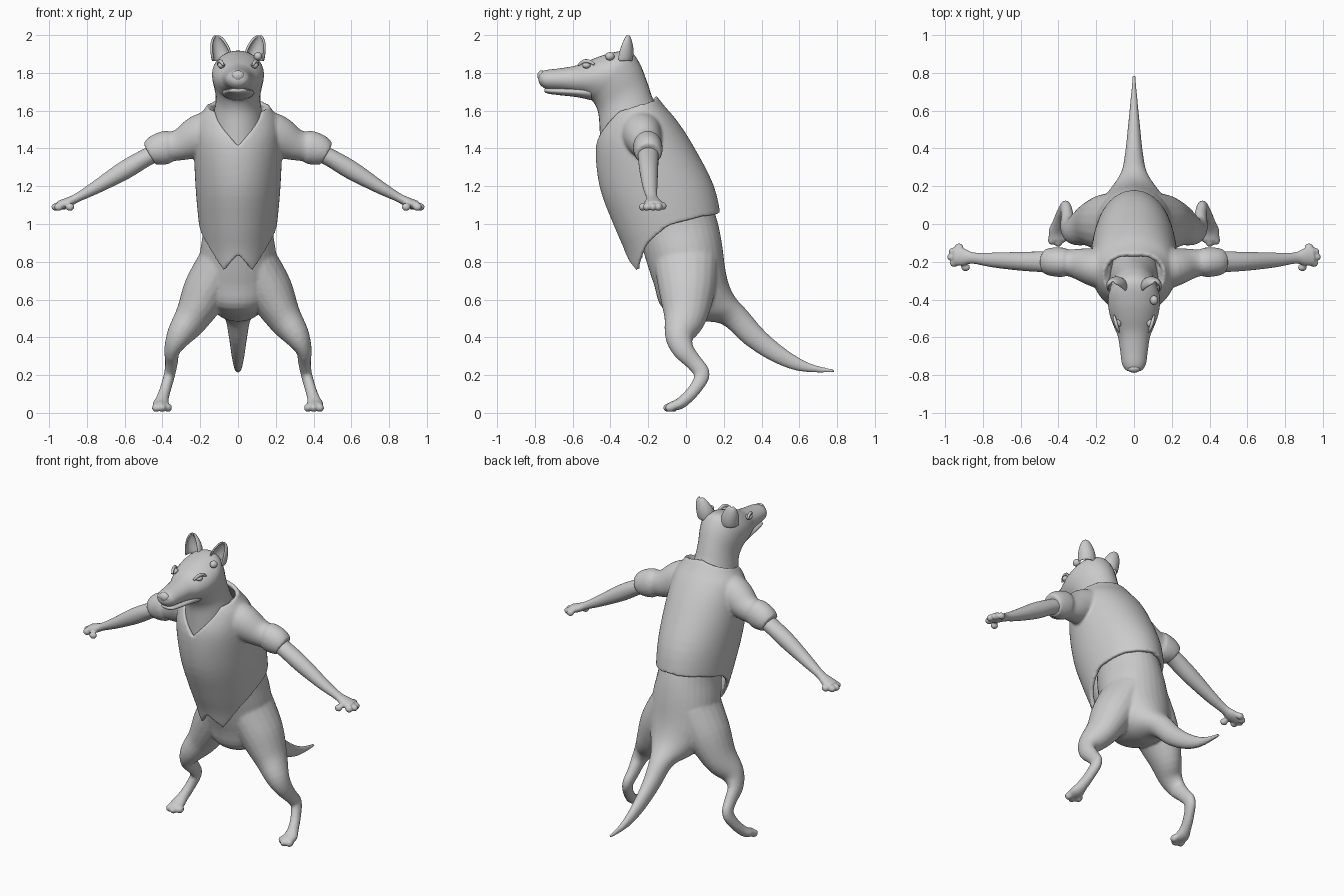
import bpy, bmesh, math
from mathutils import Vector

if "Cube" in bpy.data.objects:
    bpy.data.objects.remove(bpy.data.objects["Cube"])

grey = bpy.data.materials.new("plain_grey")
grey.diffuse_color = (0.6, 0.6, 0.6, 1)
grey.use_nodes = True
grey.node_tree.nodes["Principled BSDF"].inputs["Base Color"].default_value = grey.diffuse_color


def finish(name, bm, subsurf=0):
    bmesh.ops.recalc_face_normals(bm, faces=bm.faces)
    me = bpy.data.meshes.new(name)
    bm.to_mesh(me)
    bm.free()
    me.materials.append(grey)
    me.polygons.foreach_set("use_smooth", [True] * len(me.polygons))
    ob = bpy.data.objects.new(name, me)
    bpy.context.collection.objects.link(ob)
    if subsurf:
        ob.modifiers.new("subsurf", "SUBSURF").levels = subsurf
        ob.modifiers["subsurf"].render_levels = subsurf
    return ob


def skin(bm, rings, cap=True):
    """Bridge closed rings of points."""
    vs = [[bm.verts.new(p) for p in r] for r in rings]
    n = len(vs[0])
    for a, b in zip(vs, vs[1:]):
        for i in range(n):
            bm.faces.new((a[i], a[(i + 1) % n], b[(i + 1) % n], b[i]))
    if cap:
        bm.faces.new(vs[0])
        bm.faces.new(vs[-1])


def catmull(rows, steps=4):
    """Smoothly resample rows of numbers."""
    out = []
    rows = [Vector(r) for r in rows]
    for i in range(len(rows) - 1):
        p0, p1, p2, p3 = (rows[max(0, i - 1)], rows[i], rows[i + 1], rows[min(len(rows) - 1, i + 2)])
        for s in range(steps):
            t = s / steps
            out.append(0.5 * (2 * p1 + (p2 - p0) * t + (2 * p0 - 5 * p1 + 4 * p2 - p3) * t * t
                              + (3 * p1 - p0 - 3 * p2 + p3) * t ** 3))
    return out + [rows[-1]]


def sagittal(bm, rows, n=32):
    """Loft of upright ellipses: back/top point (y,z), front/bottom point (y,z), half width."""
    rings = []
    for yt, zt, yb, zb, w in catmull(rows):
        ring = []
        for i in range(n):
            a = 2 * math.pi * i / n
            k = math.cos(a) / 2
            ring.append((w * math.sin(a), (yt + yb) / 2 + (yt - yb) * k, (zt + zb) / 2 + (zt - zb) * k))
        rings.append(ring)
    skin(bm, rings)


def tube(bm, rows, ref, mirror=1, n=20):
    """Limb along a path: x, y, z, radius along ref, radius across it."""
    rows = catmull(rows)
    pts = [Vector(r[:3]) for r in rows]
    rings = []
    for i, r in enumerate(rows):
        t = (pts[min(i + 1, len(pts) - 1)] - pts[max(i - 1, 0)]).normalized()
        u = (Vector(ref) - Vector(ref).dot(t) * t).normalized()
        v = t.cross(u)
        ring = []
        for k in range(n):
            a = 2 * math.pi * k / n
            p = pts[i] + u * r[3] * math.cos(a) + v * r[4] * math.sin(a)
            ring.append((p.x * mirror, p.y, p.z))
        rings.append(ring)
    skin(bm, rings)


def ball(bm, c, r):
    res = bmesh.ops.create_uvsphere(bm, u_segments=16, v_segments=10, radius=1)
    for v in res["verts"]:
        v.co = Vector(c) + Vector((v.co.x * r[0], v.co.y * r[1], v.co.z * r[2]))


def fuse(ob, voxel, iters):
    m = ob.modifiers.new("fuse", "REMESH")
    m.mode, m.voxel_size, m.use_smooth_shade = "VOXEL", voxel, True
    s = ob.modifiers.new("soften", "SMOOTH")
    s.factor, s.iterations = 0.5, iters


def lookup(table, x):
    for a, b in zip(table, table[1:]):
        if x <= b[0]:
            t = max(0, (x - a[0]) / (b[0] - a[0]))
            return [p + (q - p) * t for p, q in zip(a[1:], b[1:])]
    return table[-1][1:]


# hips, tail, legs and feet
bm = bmesh.new()
sagittal(bm, [(.12, 1.15, -.25, 1.1, .175), (.165, 1.02, -.25, .95, .18), (.19, .9, -.215, .82, .2),
              (.21, .75, -.17, .68, .21), (.235, .66, -.12, .55, .18), (.27, .6, .05, .49, .12),
              (.325, .54, .19, .47, .07), (.42, .43, .31, .365, .048), (.54, .33, .45, .275, .034),
              (.66, .262, .6, .22, .021), (.79, .23, .785, .212, .008)])
leg = [(.09, .0, .8, .12, .17), (.165, .005, .65, .125, .15), (.24, -.005, .51, .095, .115),
       (.31, -.035, .41, .07, .078), (.348, -.015, .335, .043, .058), (.352, .04, .27, .034, .045),
       (.362, .085, .205, .03, .042), (.383, .05, .13, .03, .034), (.4, .0, .075, .034, .032),
       (.408, -.04, .045, .045, .03), (.41, -.085, .035, .04, .022)]
for s in (1, -1):
    tube(bm, leg, (1, 0, 0), s)
    for x, y in ((.37, -.07), (.4, -.095), (.435, -.085)):
        ball(bm, (x * s, y, .027), (.022, .028, .024))
fuse(finish("hips_legs_and_tail", bm), .008, 8)

# arms and hands
for s, side in ((1, "right"), (-1, "left")):
    bm = bmesh.new()
    tube(bm, [(.34, -.2, 1.415, .055, .05), (.47, -.2, 1.36, .055, .047), (.6, -.197, 1.285, .05, .05),
              (.75, -.19, 1.195, .039, .035), (.85, -.18, 1.14, .03, .024), (.9, -.175, 1.115, .045, .026),
              (.95, -.17, 1.098, .05, .024)], (0, 1, 0), s)
    for x, y, z in ((.925, -.122, 1.095), (.957, -.145, 1.09), (.965, -.175, 1.09), (.95, -.208, 1.09),
                    (.89, -.23, 1.09)):
        ball(bm, (x * s, y, z), (.024, .02, .021))
    fuse(finish(side + "_arm", bm), .006, 5)

# shirt: neckline and hem heights by angle from the front, section by height
section = catmull([(.70, -.27, .2, .16), (.76, -.295, .195, .17), (.86, -.325, .19, .187), (1, -.385, .188, .207),
                   (1.2, -.458, .148, .225), (1.42, -.477, .035, .232), (1.55, -.43, -.05, .215),
                   (1.62, -.38, -.11, .17), (1.69, -.33, -.165, .13)])
hem = [(0, .835), (.49, .752), (1, .885), (1.6, .995), (2.3, 1.04), (3.15, 1.06)]
neckline = [(0, 1.415), (.73, 1.6), (1.6, 1.635), (3.15, 1.68)]
bm = bmesh.new()
rings = []
N, ROWS = 64, 30
for j in range(ROWS + 1):
    ring = []
    for i in range(N):
        a = 2 * math.pi * i / N
        f = min(a, 2 * math.pi - a)
        lo, hi = lookup(hem, f)[0], lookup(neckline, f)[0]
        z = lo + (hi - lo) * j / ROWS
        front, back, w = lookup(section, z)
        ring.append((w * math.sin(a), (front + back) / 2 - (back - front) / 2 * math.cos(a), z))
    rings.append(ring)
skin(bm, rings, cap=False)
# wall thickness
bmesh.ops.recalc_face_normals(bm, faces=bm.faces)
bm.normal_update()
bmesh.ops.solidify(bm, geom=bm.faces[:], thickness=.026)
# short sleeves with a puffed cuff
sleeve = [(.1, -.24, 1.49, .13, .12), (.2, -.23, 1.465, .105, .115), (.29, -.212, 1.425, .083, .088),
          (.35, -.205, 1.41, .07, .078), (.375, -.203, 1.407, .078, .088), (.43, -.2, 1.39, .076, .083),
          (.468, -.198, 1.37, .066, .065)]
for s in (1, -1):
    tube(bm, sleeve, (0, 1, 0), s, 28)
fuse(finish("shirt", bm), .0085, 5)

# neck, skull and upper muzzle
bm = bmesh.new()
sagittal(bm, [(-.08, 1.5, -.452, 1.36, .15), (-.165, 1.64, -.457, 1.5, .13), (-.205, 1.75, -.465, 1.59, .118),
              (-.245, 1.85, -.49, 1.645, .13), (-.3, 1.915, -.52, 1.665, .138), (-.4, 1.905, -.54, 1.68, .13),
              (-.49, 1.875, -.57, 1.69, .11), (-.57, 1.842, -.62, 1.7, .085), (-.66, 1.825, -.68, 1.708, .073),
              (-.74, 1.815, -.74, 1.715, .063), (-.773, 1.8, -.77, 1.735, .043), (-.78, 1.78, -.78, 1.755, .015)])
finish("neck_and_head", bm)

# lower jaw
bm = bmesh.new()
sagittal(bm, [(-.5, 1.74, -.5, 1.655, .085), (-.58, 1.725, -.58, 1.672, .073), (-.67, 1.722, -.67, 1.682, .06),
              (-.73, 1.72, -.73, 1.69, .046), (-.75, 1.715, -.75, 1.7, .02)], 24)
finish("lower_jaw", bm)

# nose pad with nostril wings
bm = bmesh.new()
ball(bm, (0, -.765, 1.785), (.035, .022, .028))
for s in (1, -1):
    ball(bm, (s * .028, -.76, 1.778), (.018, .018, .018))
finish("nose", bm)

# eyes with brow lids
for s, side in ((1, "right"), (-1, "left")):
    bm = bmesh.new()
    ball(bm, (s * .088, -.527, 1.84), (.02, .022, .017))
    finish(side + "_eye", bm)
    bm = bmesh.new()
    tube(bm, [(.078, -.57, 1.84, .006, .006), (.089, -.545, 1.859, .01, .009), (.098, -.515, 1.861, .01, .009),
              (.106, -.485, 1.845, .006, .006)], (0, 0, 1), s, 10)
    finish(side + "_brow", bm)

# small stud beside one ear
bm = bmesh.new()
ball(bm, (.106, -.403, 1.888), (.022, .025, .022))
finish("head_stud", bm)

# cupped ears, open to the front
for s, side in ((1, "right"), (-1, "left")):
    bm = bmesh.new()
    grid = []
    for t, x, y, z, w, d in ((0, .085, -.325, 1.86, .05, .05), (.3, .09, -.318, 1.91, .052, .05),
                             (.6, .1, -.31, 1.95, .043, .036), (.85, .108, -.303, 1.982, .027, .02),
                             (1, .112, -.3, 1.997, .008, .007)):
        grid.append([bm.verts.new((s * (x + w * math.sin(a)), y - .012 + d * math.cos(a), z))
                     for a in [math.radians(-120 + 24 * k) for k in range(11)]])
    for p, q in zip(grid, grid[1:]):
        for k in range(10):
            bm.faces.new((p[k], p[k + 1], q[k + 1], q[k]))
    ob = finish(side + "_ear", bm)
    m = ob.modifiers.new("thickness", "SOLIDIFY")
    m.thickness, m.offset = .012, 0
    ob.modifiers.new("subsurf", "SUBSURF").levels = 2
